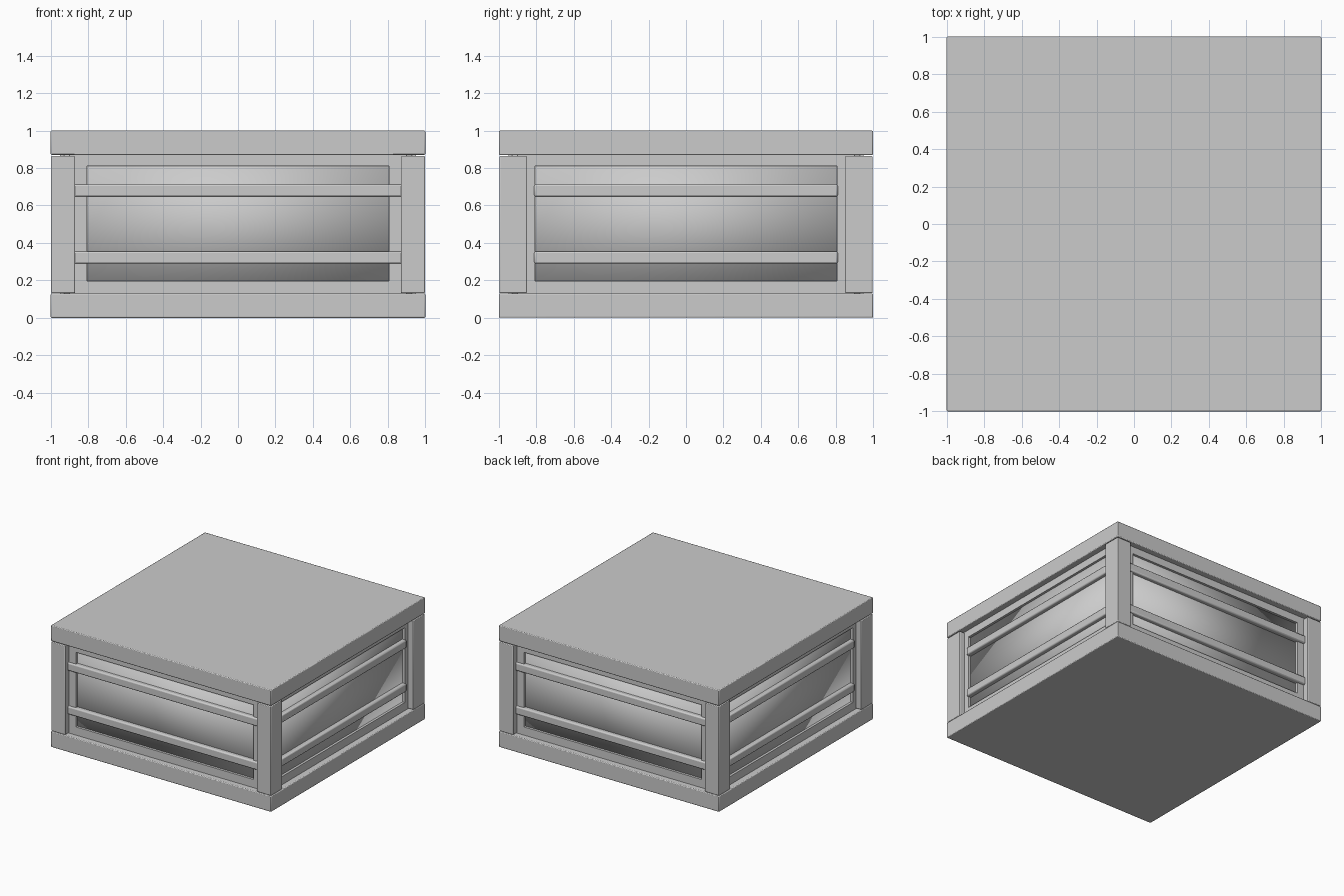
import bpy
import math

if "Cube" in bpy.data.objects:
    bpy.data.objects.remove(bpy.data.objects["Cube"])

# Single matte grey for every part
GREY = (0.6, 0.6, 0.6, 1)
grey = bpy.data.materials.new("plain_grey")
grey.use_nodes = True
grey.diffuse_color = GREY
grey.node_tree.nodes["Principled BSDF"].inputs["Base Color"].default_value = GREY


def box(name, low, high, bevel=0.0, soft=False):
    """Box between two corners, with optional rounded edges or fully soft shading."""
    centre = [(a + b) / 2 for a, b in zip(low, high)]
    bpy.ops.mesh.primitive_cube_add(size=1, location=centre)
    ob = bpy.context.object
    ob.name = name
    ob.scale = [b - a for a, b in zip(low, high)]
    bpy.ops.object.transform_apply(location=False, rotation=False, scale=True)
    ob.data.materials.append(grey)
    if bevel:
        mod = ob.modifiers.new("rounded_edges", "BEVEL")
        mod.width = bevel
        mod.segments = 2
    if soft:
        bpy.ops.object.shade_smooth()
    else:
        bpy.ops.object.shade_smooth_by_angle(angle=math.radians(35))
    return ob


BASE, LID = 0.13, 0.87      # heights between the two slabs
FRAME = 0.95                # outer face of the panel frames
BACK = 0.93                 # outer face of the recessed panels
OPEN = 0.807                # half width of the panel openings

# Base and top slabs
box("base_slab", (-1, -1, 0), (1, 1, BASE), 0.006)
box("top_slab", (-1, -1, LID), (1, 1, 1), 0.006)

# Softly shaded core whose sides are the recessed panels
box("panel_core", (-BACK, -BACK, BASE), (BACK, BACK, LID), soft=True)

# Corner posts
for sx, side in ((-1, "right"), (1, "left")):
    for sy, end in ((-1, "front"), (1, "back")):
        xs = sorted((sx * 0.87, sx * 0.998))
        ys = sorted((sy * 0.85, sy * 0.998))
        box(f"{end}_{side}_post", (xs[0], ys[0], BASE + 0.002),
            (xs[1], ys[1], LID - 0.006), 0.005)

# Frame and two cross rails on each side
for turn, side in enumerate(("front", "left", "back", "right")):
    parts = [
        box(f"{side}_frame_bottom", (-0.9, -FRAME, BASE), (0.9, -0.9, 0.197)),
        box(f"{side}_frame_top", (-0.9, -FRAME, 0.81), (0.9, -0.9, LID)),
        box(f"{side}_frame_stile_a", (-0.9, -FRAME, 0.197), (-OPEN, -0.9, 0.81)),
        box(f"{side}_frame_stile_b", (OPEN, -FRAME, 0.197), (0.9, -0.9, 0.81)),
    ]
    reach = 0.88 if turn % 2 == 0 else 0.812
    for level, z in (("lower", 0.322), ("upper", 0.68)):
        parts.append(box(f"{side}_{level}_rail", (-reach, -0.965, z - 0.033),
                         (reach, -0.9, z + 0.033), 0.01))
    for ob in parts:
        x, y, z = ob.location
        angle = turn * math.pi / 2
        c, s = round(math.cos(angle)), round(math.sin(angle))
        ob.location = (c * x - s * y, s * x + c * y, z)
        ob.rotation_euler.z = angle
